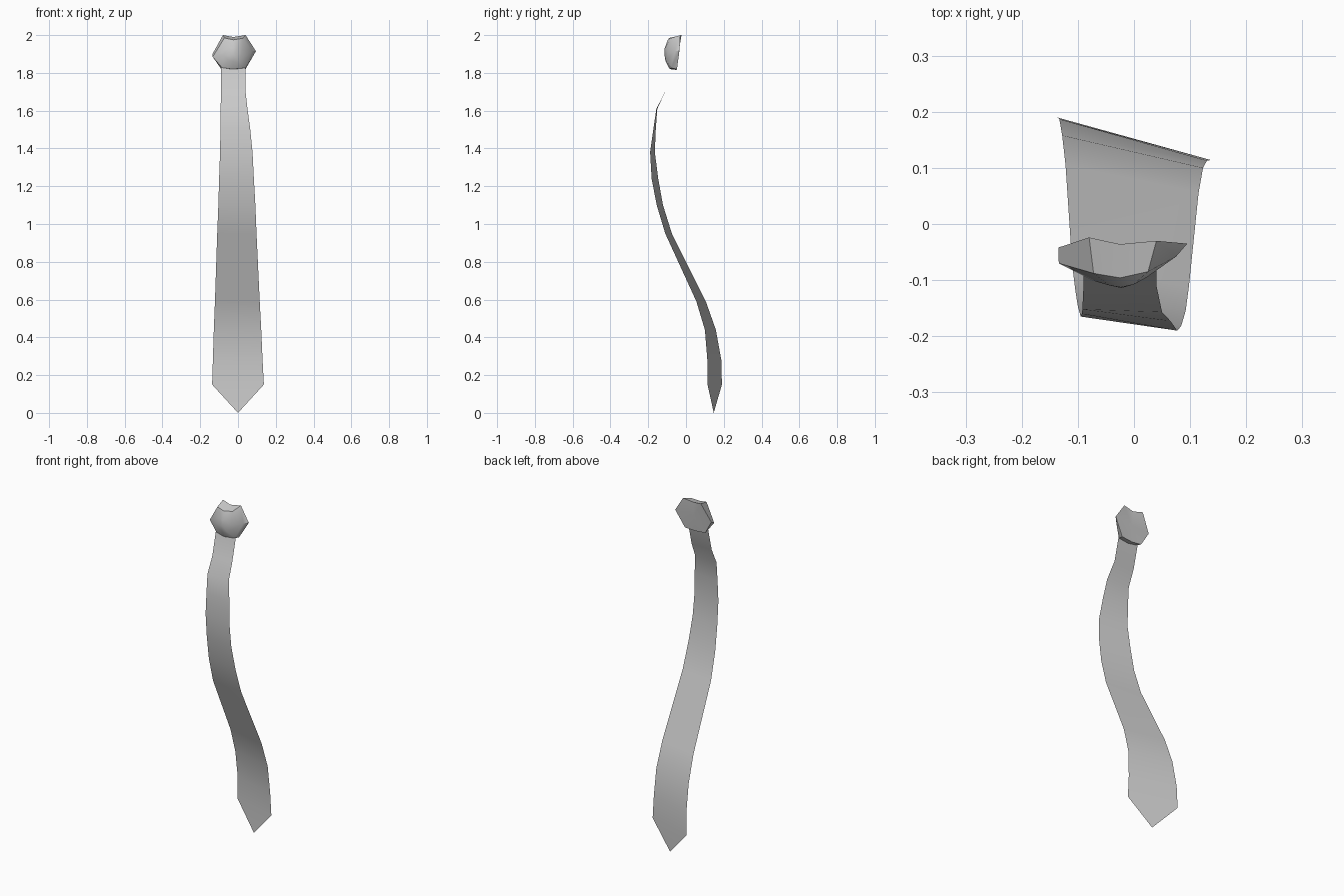
import bpy
import bmesh
import math
from mathutils import Vector

default_cube = bpy.data.objects.get("Cube")
if default_cube:
    bpy.data.objects.remove(default_cube, do_unlink=True)

# One plain grey fabric for the whole tie
fabric = bpy.data.materials.new("grey fabric")
fabric.use_nodes = True
grey = (0.6, 0.6, 0.6, 1)
fabric.diffuse_color = grey
fabric.node_tree.nodes["Principled BSDF"].inputs["Base Color"].default_value = grey


def finish(bm, name, angle):
    """Turn a bmesh into a shaded object with the fabric material."""
    mesh = bpy.data.meshes.new(name)
    bm.to_mesh(mesh)
    bm.free()
    mesh.materials.append(fabric)
    obj = bpy.data.objects.new(name, mesh)
    bpy.context.collection.objects.link(obj)
    bpy.ops.object.select_all(action="DESELECT")
    obj.select_set(True)
    bpy.context.view_layer.objects.active = obj
    bpy.ops.object.shade_smooth_by_angle(angle=math.radians(angle))
    return obj


def add_ring(bm, points):
    return [bm.verts.new(point) for point in points]


def bridge(bm, first, second):
    """Join two closed rings of equal length with quads."""
    count = len(first)
    for i in range(count):
        j = (i + 1) % count
        bm.faces.new((first[i], first[j], second[j], second[i]))


# Tie blade: a thin twisted ribbon, one row per height
# Row: height, x and y of one edge, x and y of the other edge
blade_rows = [
    (1.84, -0.09, -0.075, 0.04, -0.075),
    (1.70, -0.09, -0.11, 0.04, -0.11),
    (1.61, -0.092, -0.152, 0.05, -0.157),
    (1.50, -0.093, -0.16, 0.065, -0.173),
    (1.38, -0.095, -0.165, 0.077, -0.19),
    (1.24, -0.10, -0.147, 0.084, -0.182),
    (1.10, -0.104, -0.122, 0.092, -0.155),
    (0.95, -0.11, -0.075, 0.098, -0.11),
    (0.59, -0.122, 0.105, 0.115, 0.055),
    (0.44, -0.128, 0.158, 0.123, 0.10),
    (0.28, -0.133, 0.187, 0.13, 0.113),
    (0.15, -0.137, 0.19, 0.137, 0.114),
]
bm = bmesh.new()
previous = None
for z, x_a, y_a, x_b, y_b in blade_rows:
    row = add_ring(bm, [(x_a, y_a, z), (x_b, y_b, z)])
    if previous:
        bm.faces.new((previous[0], row[0], row[1], previous[1]))
    previous = row
tip = bm.verts.new((0, 0.147, 0))
bm.faces.new((previous[0], tip, previous[1]))
finish(bm, "tie_blade", 60)

# Knot: a faceted back outline, a slanted rim and a rounded front
back_outline = [
    (-0.08, -0.024, 2.0), (-0.025, -0.036, 1.99), (0.04, -0.03, 2.0),
    (0.095, -0.035, 1.915), (0.04, -0.048, 1.82), (-0.03, -0.052, 1.816),
    (-0.09, -0.05, 1.822), (-0.135, -0.042, 1.9),
]
front_outline = [
    (-0.072, -0.088, 1.985), (-0.025, -0.096, 1.975), (0.025, -0.085, 1.983),
    (0.075, -0.058, 1.915), (0.036, -0.08, 1.826), (-0.03, -0.086, 1.82),
    (-0.085, -0.078, 1.828), (-0.134, -0.07, 1.885),
]
front_centre = Vector((-0.022, -0.114, 1.895))

# Halfway ring bulges forward to round the front
crown = []
for point in front_outline:
    middle = Vector(point).lerp(front_centre, 0.55)
    middle.y -= 0.007
    crown.append(middle)

bm = bmesh.new()
back = add_ring(bm, back_outline)
rim = add_ring(bm, front_outline)
dome = add_ring(bm, crown)
bridge(bm, back, rim)
bridge(bm, rim, dome)
for ring, centre in ((dome, front_centre), (back, Vector((-0.02, -0.04, 1.905)))):
    hub = bm.verts.new(centre)
    for i, vert in enumerate(ring):
        bm.faces.new((vert, ring[(i + 1) % len(ring)], hub))
bmesh.ops.recalc_face_normals(bm, faces=bm.faces)
finish(bm, "tie_knot", 38)
